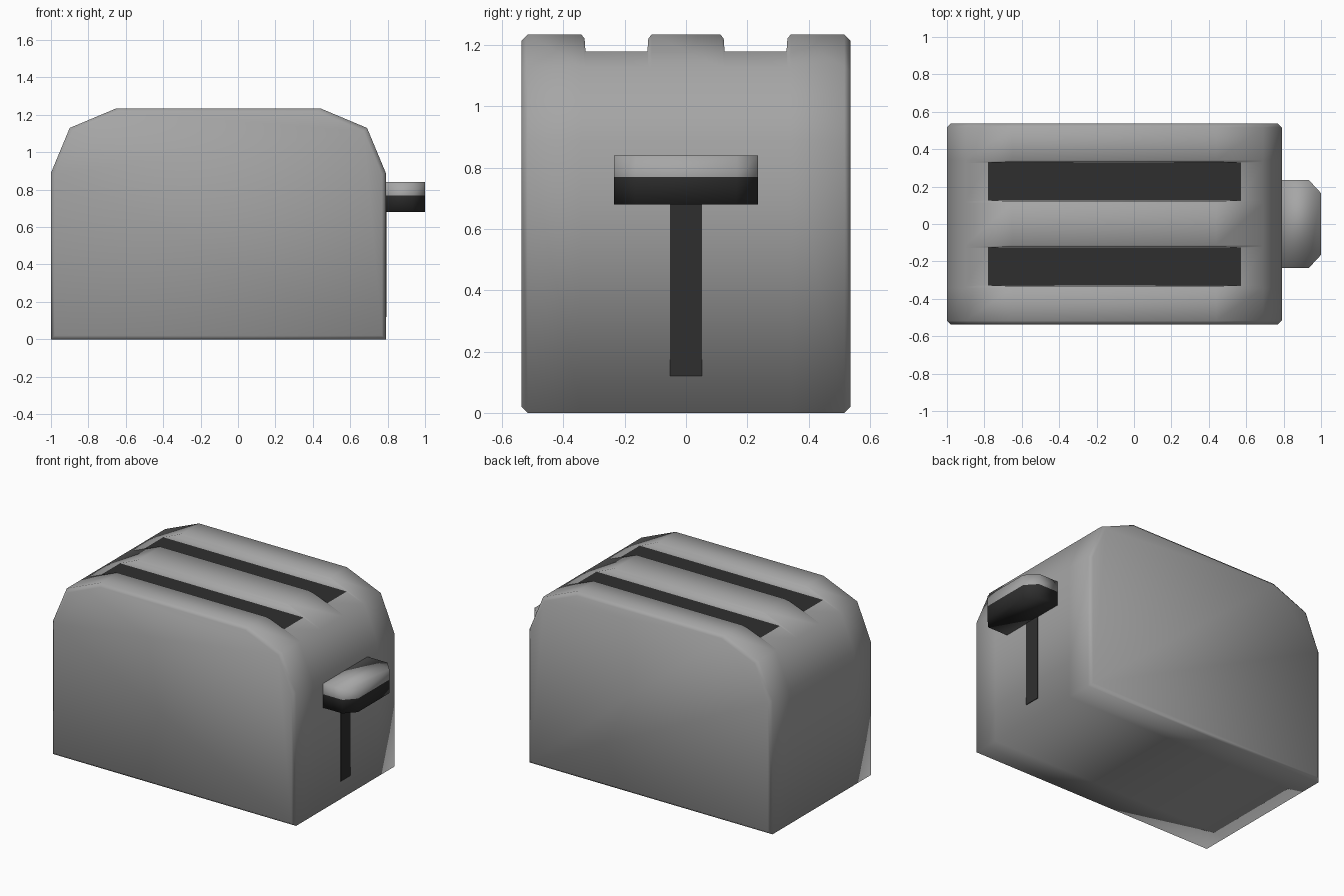
import bpy, bmesh

if "Cube" in bpy.data.objects:
    bpy.data.objects.remove(bpy.data.objects["Cube"])


def material(name, v):
    m = bpy.data.materials.new(name)
    m.diffuse_color = (v, v, v, 1)
    m.use_nodes = True
    m.node_tree.nodes["Principled BSDF"].inputs["Base Color"].default_value = m.diffuse_color
    return m


GREY = material("brushed grey", 0.38)
DARK = material("near black", 0.028)


def loft(name, rings, dark_rule, flat_rule=lambda f: False):
    """Skin equal-length rings, cap both ends, colour faces by a rule."""
    bm = bmesh.new()
    rows = [[bm.verts.new(p) for p in ring] for ring in rings]
    n = len(rows[0])
    for a, b in zip(rows, rows[1:]):
        for i in range(n):
            j = (i + 1) % n
            bm.faces.new((a[i], a[j], b[j], b[i]))
    bm.faces.new(rows[0])
    bm.faces.new(rows[-1])
    bmesh.ops.recalc_face_normals(bm, faces=bm.faces)
    for f in bm.faces:
        f.material_index = int(dark_rule(f))
        f.smooth = not flat_rule(f)
    me = bpy.data.meshes.new(name)
    bm.to_mesh(me)
    bm.free()
    me.materials.append(GREY)
    me.materials.append(DARK)
    ob = bpy.data.objects.new(name, me)
    bpy.context.collection.objects.link(ob)
    return ob


# Body: a faceted arch profile lofted front to back, dipping at the two slots
TOP, FLOOR = 1.235, 1.18


def profile(y, top=TOP, inset=0.0):
    run = 0.25 * (TOP - top) / 0.105      # slide down the upper slopes
    pts = [(-1, 0), (-1, 0.89), (-0.9, 1.13), (-0.65 - run, top),
           (0.44 + run, top), (0.69, 1.13), (0.79, 0.89), (0.79, 0)]
    cx, cz = -0.105, TOP / 2
    kx, kz = 1 - inset / 0.895, 1 - inset / cz
    return [(cx + (x - cx) * kx, y, cz + (z - cz) * kz) for x, z in pts]


half = [(0.112, TOP, 0), (0.123, 1.222, 0), (0.126, FLOOR, 0),
        (0.328, FLOOR, 0), (0.331, 1.222, 0), (0.342, TOP, 0),
        (0.517, TOP, 0), (0.537, TOP, 0.02)]
rings = [profile(-y, t, i) for y, t, i in reversed(half)]
rings += [profile(y, t, i) for y, t, i in half]


def slot_floor(f):
    return all(abs(v.co.z - FLOOR) < 0.001 for v in f.verts)


loft("body", rings, slot_floor, slot_floor)

# Lever knob: chamfered block, dark lower half
outline = [(0.785, -0.235), (0.935, -0.235), (1.0, -0.165),
           (1.0, 0.165), (0.935, 0.235), (0.785, 0.235)]
knob = [[(x, y, z) for x, y in outline] for z in (0.68, 0.77, 0.84)]
loft("lever_knob", knob, lambda f: f.calc_center_median().z < 0.76)

# Lever track: thin dark plate on the right side
track = [[(x, y, z) for x, y in ((0.785, -0.052), (0.794, -0.052),
                                 (0.794, 0.052), (0.785, 0.052))]
         for z in (0.12, 0.69)]
loft("lever_track", track, lambda f: True, lambda f: True)
